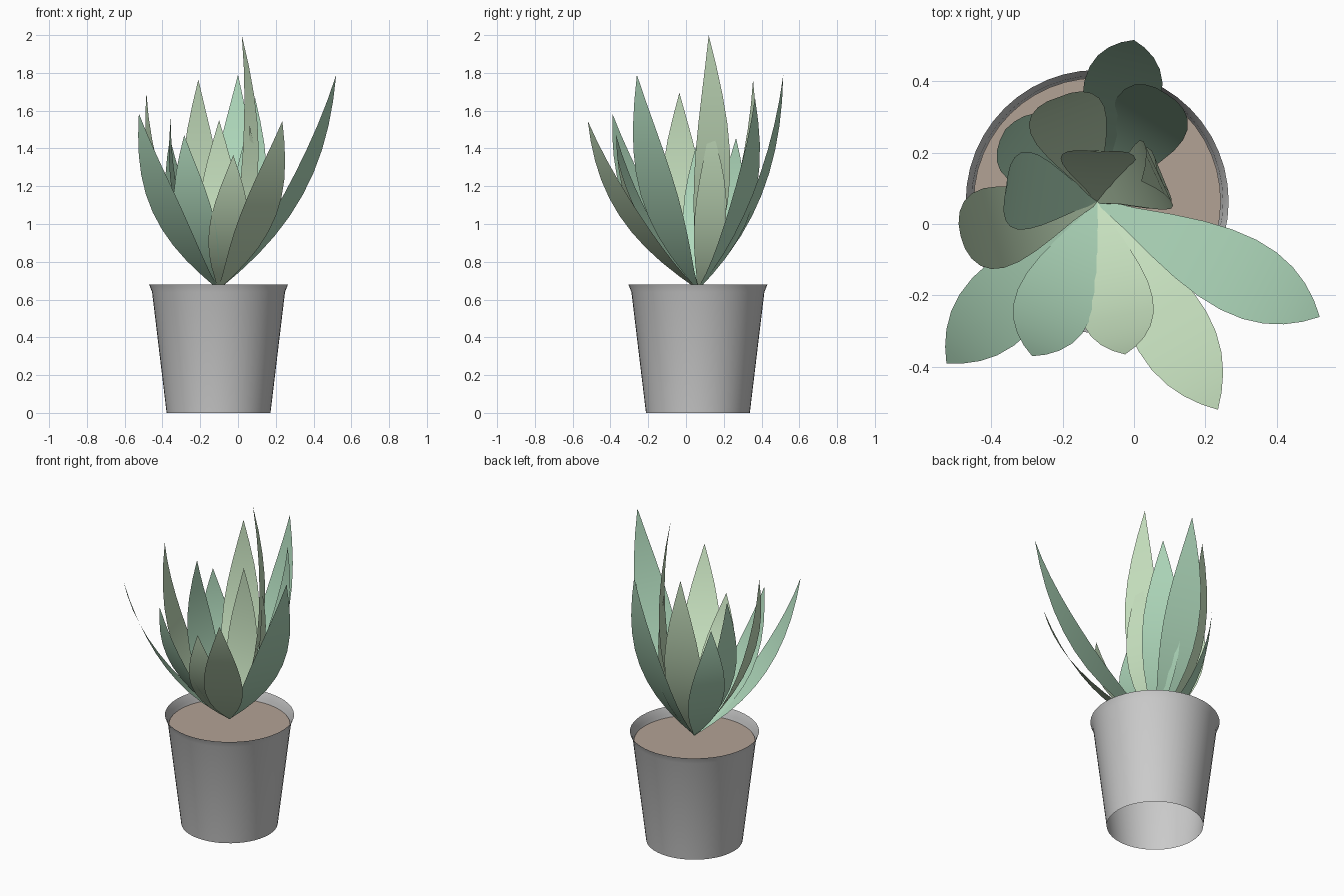
import bpy, bmesh
from math import sin, cos, pi
from mathutils import Vector

if "Cube" in bpy.data.objects:
    bpy.data.objects.remove(bpy.data.objects["Cube"])

CX, CY = -0.103, 0.063
BASE = Vector((CX, CY, 0.655))

def material(name, rgb):
    m = bpy.data.materials.new(name)
    m.diffuse_color = (*rgb, 1)
    m.use_nodes = True
    m.node_tree.nodes["Principled BSDF"].inputs["Base Color"].default_value = m.diffuse_color
    return m

def make_object(name, bm, mat=None):
    me = bpy.data.meshes.new(name)
    bm.to_mesh(me)
    bm.free()
    ob = bpy.data.objects.new(name, me)
    bpy.context.collection.objects.link(ob)
    for p in me.polygons:
        p.use_smooth = True
    if mat:
        me.materials.append(mat)
    return ob

# Thin tapered pot, open at both ends, with a slight flare at the rim
def pot():
    bm = bmesh.new()
    n = 48
    rings = []
    for r, z in [(0.275, 0), (0.352, 0.64), (0.368, 0.68)]:
        rings.append([bm.verts.new((CX + r * cos(2 * pi * i / n), CY + r * sin(2 * pi * i / n), z))
                      for i in range(n)])
    for a, b in zip(rings, rings[1:]):
        for i in range(n):
            j = (i + 1) % n
            bm.faces.new((a[i], a[j], b[j], b[i]))
    make_object("pot", bm)

# Soil disc just below the rim
def soil():
    bm = bmesh.new()
    bmesh.ops.create_circle(bm, cap_ends=True, segments=48, radius=0.346)
    bmesh.ops.translate(bm, verts=bm.verts, vec=(CX, CY, 0.62))
    make_object("soil", bm, material("soil", (0.45, 0.36, 0.3)))

# Leaf blade: curved centre line to the tip, bulge = reach of its lower bend
def leaf(index, tip, bulge, width, mat):
    tip = Vector(tip)
    out = Vector((tip.x - BASE.x, tip.y - BASE.y, 0)).normalized()
    side = Vector((-out.y, out.x, 0))
    bend = BASE + out * bulge + Vector((0, 0, 0.38 * (tip.z - BASE.z)))
    bm = bmesh.new()
    n = 10
    rows = []
    for i in range(n):
        t = i / n
        c = BASE * (1 - t) ** 2 + bend * 2 * t * (1 - t) + tip * t * t
        w = max(0.006, width / 2 * sin(pi * t))
        rows.append([bm.verts.new(c - side * w), bm.verts.new(c + side * w)])
    for a, b in zip(rows, rows[1:]):
        bm.faces.new((a[0], b[0], b[1], a[1]))
    point = bm.verts.new(tip)
    bm.faces.new((rows[-1][0], point, rows[-1][1]))
    make_object(f"leaf_{index:02d}", bm, mat)

pot()
soil()
cool = material("leaf_blue_green", (0.43, 0.69, 0.5))
warm = material("leaf_yellow_green", (0.57, 0.75, 0.52))
leaves = [
    ((-0.525, -0.39, 1.585), 0.48, 0.22, cool),
    ((-0.485, -0.035, 1.695), 0.40, 0.23, warm),
    ((-0.355, 0.10, 1.57), 0.29, 0.22, cool),
    ((-0.36, 0.265, 1.455), 0.31, 0.21, cool),
    ((-0.285, -0.37, 1.47), 0.39, 0.22, cool),
    ((-0.21, 0.355, 1.765), 0.33, 0.22, warm),
    ((-0.10, 0.20, 1.55), 0.17, 0.21, warm),
    ((0.0, 0.515, 1.79), 0.41, 0.22, cool),
    ((0.02, 0.12, 2.0), 0.29, 0.21, warm),
    ((0.09, 0.365, 1.67), 0.37, 0.22, cool),
    ((0.235, -0.52, 1.545), 0.50, 0.22, warm),
    ((0.52, -0.26, 1.79), 0.54, 0.22, cool),
    ((-0.025, -0.365, 1.365), 0.37, 0.21, warm),
    ((0.06, 0.13, 1.53), 0.26, 0.18, warm),
]
for i, (tip, bulge, width, mat) in enumerate(leaves, 1):
    leaf(i, tip, bulge, width, mat)
